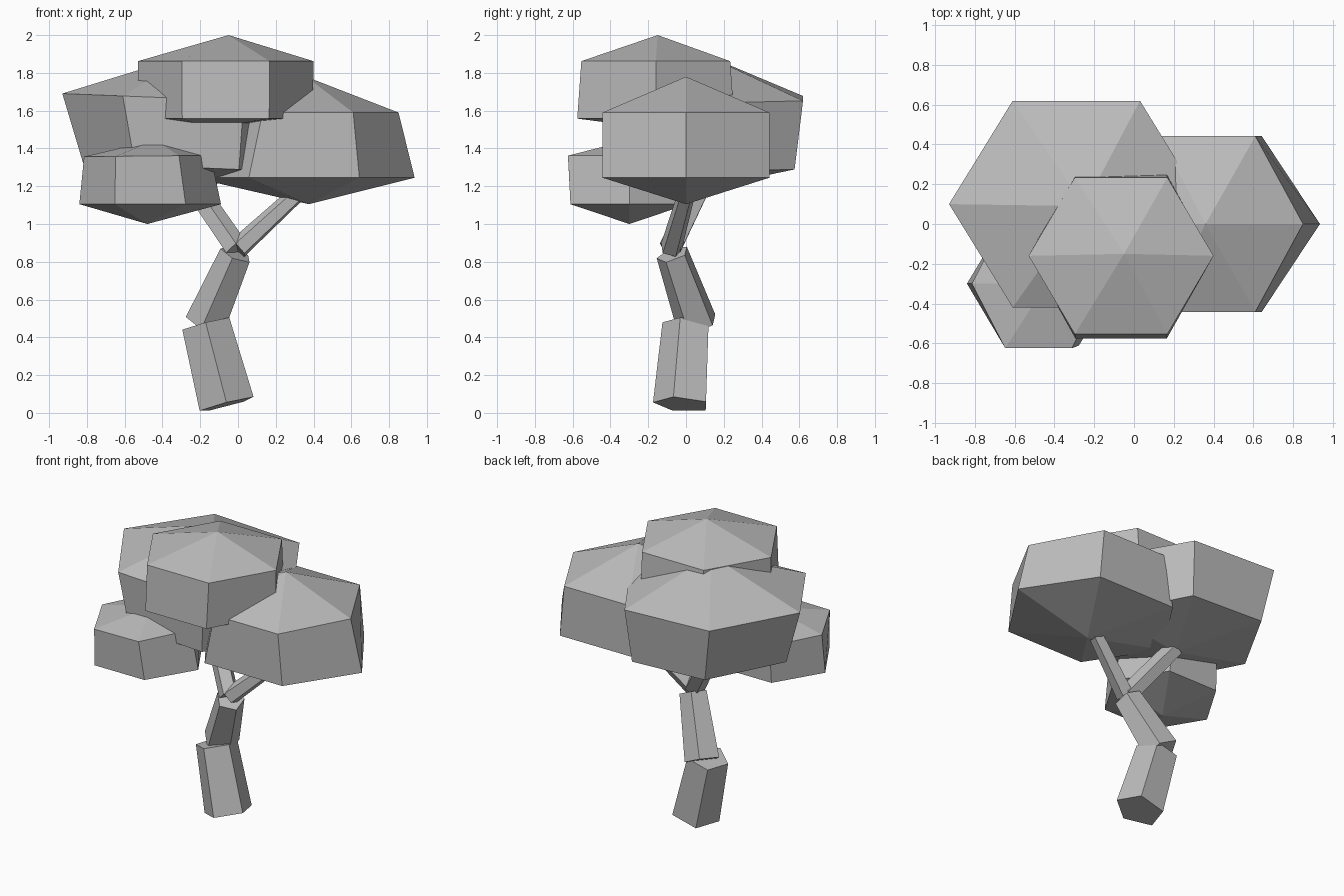
import bpy
import math
from mathutils import Vector

cube = bpy.data.objects.get("Cube")
if cube:
    bpy.data.objects.remove(cube, do_unlink=True)

# One plain grey for the whole tree
GREY = (0.5, 0.5, 0.5, 1.0)
grey = bpy.data.materials.new("plain_grey")
grey.use_nodes = True
grey.diffuse_color = GREY
shader = next(n for n in grey.node_tree.nodes if n.type == "BSDF_PRINCIPLED")
shader.inputs["Base Color"].default_value = GREY
shader.inputs["Roughness"].default_value = 0.9


def add_mesh(name, verts, faces):
    mesh = bpy.data.meshes.new(name)
    mesh.from_pydata([tuple(v) for v in verts], [], faces)
    mesh.materials.append(grey)
    obj = bpy.data.objects.new(name, mesh)
    bpy.context.collection.objects.link(obj)
    return obj


def band(n):
    """Quads joining a lower ring (first n verts) to an upper ring."""
    return [(i, (i + 1) % n, n + (i + 1) % n, n + i) for i in range(n)]


def ring(centre, rx, ry, slope, sides=6):
    """Level-ish polygon; slope raises it along x."""
    points = []
    for i in range(sides):
        a = math.tau * i / sides
        dx = rx * math.cos(a)
        points.append(Vector(centre) + Vector((dx, ry * math.sin(a), slope * dx)))
    return points


def leaf_clump(name, base, lower, upper, tip):
    """Six-sided crown: base point, two rings, tip point."""
    n = 6
    verts = ring(*lower) + ring(*upper) + [base, tip]
    faces = band(n)
    for i in range(n):
        j = (i + 1) % n
        faces += [(j, i, 2 * n), (n + i, n + j, 2 * n + 1)]
    return add_mesh(name, verts, faces)


def limb(name, start, end, r_start, r_end, twist=0.0, sides=5):
    """Tapered five-sided piece of wood, cut square to its axis."""
    start, end = Vector(start), Vector(end)
    turn = Vector((0, 0, 1)).rotation_difference(end - start)
    verts = []
    for centre, r in ((start, r_start), (end, r_end)):
        for i in range(sides):
            a = math.tau * i / sides + math.radians(twist)
            verts.append(centre + turn @ Vector((r * math.cos(a), r * math.sin(a), 0)))
    caps = [tuple(reversed(range(sides))), tuple(range(sides, 2 * sides))]
    return add_mesh(name, verts, band(sides) + caps)


# Trunk and branches
limb("lower_trunk", (-0.06, -0.02, 0.045), (-0.17, 0.01, 0.47), 0.155, 0.135, -90)
limb("upper_trunk", (-0.17, 0.06, 0.47), (-0.01, -0.07, 0.84), 0.115, 0.09, -100)
limb("left_branch", (0.0, -0.08, 0.87), (0.38, 0.02, 1.22), 0.06, 0.045, 30)
limb("right_branch", (-0.01, -0.08, 0.87), (-0.25, 0.09, 1.22), 0.065, 0.06, 60)

# Leaf clumps
leaf_clump("top_leaves", (-0.15, -0.17, 1.505),
           ((-0.065, -0.16, 1.558), 0.46, 0.48, 0.0),
           ((-0.065, -0.16, 1.862), 0.465, 0.455, 0.0), (-0.05, -0.15, 2.0))
leaf_clump("back_leaves", (-0.25, 0.1, 1.19),
           ((-0.27, 0.09, 1.3), 0.55, 0.56, -0.04),
           ((-0.29, 0.1, 1.665), 0.64, 0.6, -0.04), (-0.25, 0.09, 1.9))
leaf_clump("left_leaves", (0.375, 0.0, 1.105),
           ((0.35, 0.0, 1.245), 0.585, 0.51, 0.0),
           ((0.37, 0.0, 1.59), 0.48, 0.51, 0.0), (0.36, 0.0, 1.78))
leaf_clump("right_leaves", (-0.48, -0.3, 1.0),
           ((-0.465, -0.3, 1.105), 0.375, 0.36, 0.0),
           ((-0.48, -0.3, 1.36), 0.335, 0.375, 0.01), (-0.44, -0.3, 1.445))
